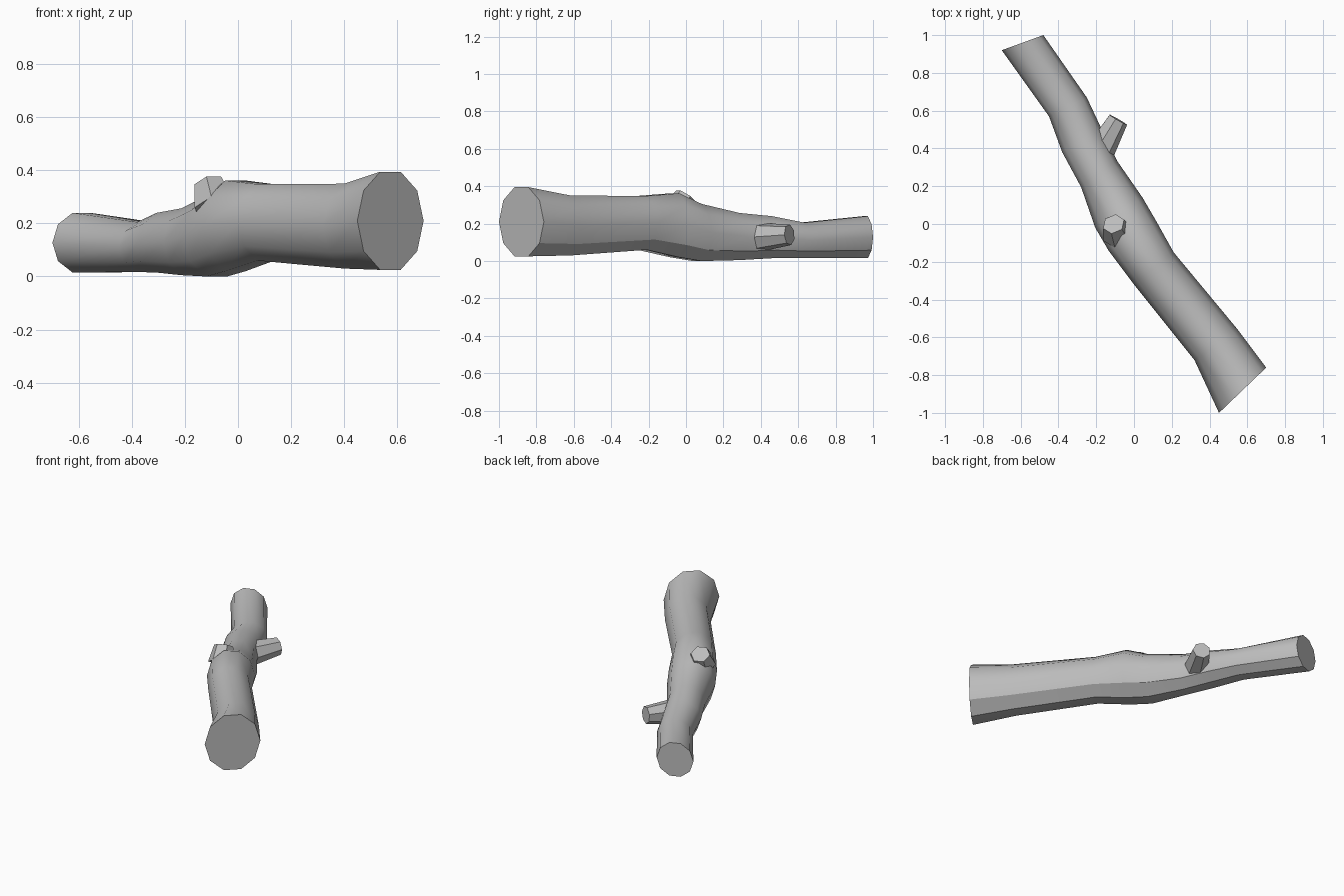
import bpy, bmesh, math
from mathutils import Vector

cube = bpy.data.objects.get("Cube")
if cube:
    bpy.data.objects.remove(cube, do_unlink=True)

wood = bpy.data.materials.new("grey wood")
wood.use_nodes = True
grey = (0.5, 0.5, 0.5, 1)
wood.diffuse_color = grey
wood.node_tree.nodes["Principled BSDF"].inputs["Base Color"].default_value = grey


def ring(centre, side, up, sides):
    """Points of an elliptical ring spanned by two half axes."""
    steps = [math.tau * k / sides for k in range(sides)]
    return [centre + side * math.cos(a) + up * math.sin(a) for a in steps]


def loft(name, rings, is_sharp):
    """Skin a row of rings, close both ends and crease chosen long edges."""
    bm = bmesh.new()
    rows = [[bm.verts.new(p) for p in r] for r in rings]
    n = len(rows[0])
    for a, b in zip(rows, rows[1:]):
        for k in range(n):
            j = (k + 1) % n
            bm.faces.new((a[k], a[j], b[j], b[k])).smooth = True
    for i in range(len(rows) - 1):
        for k in range(n):
            if is_sharp(i, k):
                bm.edges.get((rows[i][k], rows[i + 1][k])).smooth = False
    for row in (rows[0], rows[-1]):
        cap = bm.faces.new(row)
        for e in cap.edges:
            e.smooth = False
    bmesh.ops.recalc_face_normals(bm, faces=bm.faces)
    mesh = bpy.data.meshes.new(name)
    bm.to_mesh(mesh)
    bm.free()
    mesh.materials.append(wood)
    obj = bpy.data.objects.new(name, mesh)
    bpy.context.collection.objects.link(obj)
    return obj


# Trunk: centre x, y, half-width vector x, y, bottom and top heights
stations = [
    (0.575, -0.88, 0.125, 0.12, 0.025, 0.395),
    (0.435, -0.64, 0.115, 0.08, 0.03, 0.35),
    (0.105, -0.235, 0.105, 0.085, 0.06, 0.348),
    (-0.01, -0.06, 0.125, 0.08, 0.02, 0.362),
    (-0.08, 0.06, 0.125, 0.08, 0.0, 0.305),
    (-0.185, 0.265, 0.095, 0.07, 0.005, 0.257),
    (-0.275, 0.44, 0.105, 0.06, 0.015, 0.24),
    (-0.35, 0.62, 0.10, 0.05, 0.017, 0.205),
    (-0.59, 0.96, 0.11, 0.04, 0.015, 0.24),
]
trunk_rings = []
for x, y, sx, sy, low, high in stations:
    rise = (high - low) / 2 / math.sin(math.radians(72))
    trunk_rings.append(ring(Vector((x, y, (low + high) / 2)),
                            Vector((sx, sy, 0)), Vector((0, 0, rise)), 10))
loft("trunk", trunk_rings,
     lambda i, k: k in (8, 9) or (i == 1 and k in (2, 3)))


def stub(name, root, tip, root_radius, tip_radius, sides, sharp):
    """Tapered cut branch between two points."""
    root, tip = Vector(root), Vector(tip)
    axis = (tip - root).normalized()
    side = axis.cross(Vector((0, 0, 1))).normalized()
    up = side.cross(axis)
    loft(name, [ring(root, side * root_radius, up * root_radius, sides),
                ring(tip, side * tip_radius, up * tip_radius, sides)],
         lambda i, k: sharp)


# Side branch and the short knot on top
stub("side_branch", (-0.205, 0.345, 0.125), (-0.085, 0.553, 0.14), 0.085, 0.056, 7, True)
stub("top_knot", (-0.085, -0.055, 0.26), (-0.108, 0.0, 0.348), 0.085, 0.06, 6, True)
